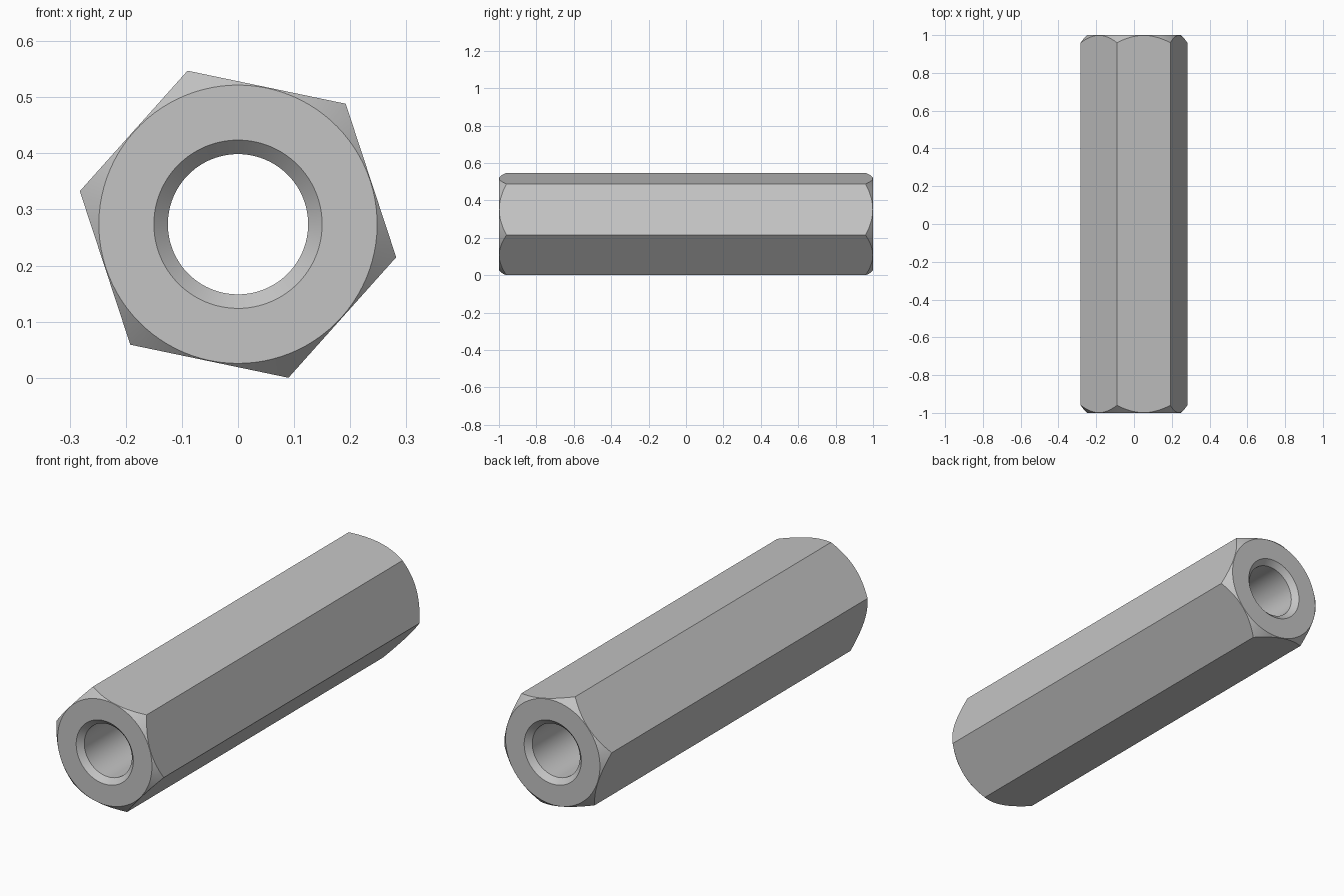
import bpy
import math

cube = bpy.data.objects.get("Cube")
if cube:
    bpy.data.objects.remove(cube, do_unlink=True)

HEX_R = 0.288              # centre to corner
TILT = math.radians(-11.8)  # roll of the hexagon about its long axis
CENTRE_Z = HEX_R * math.sin(math.radians(120) + TILT)
FACE_R, BORE_R, SINK_R = 0.248, 0.125, 0.15
OUTER_R = 0.31
SEGMENTS = 96


def revolve(name, profile, sides, closed):
    """Sweep (radius, y) points around the long axis; cap the ends if not closed."""
    n = len(profile)
    verts, faces = [], []
    for s in range(sides):
        a = TILT + math.tau * s / sides
        verts += [(r * math.cos(a), y, CENTRE_Z + r * math.sin(a)) for r, y in profile]
    for s in range(sides):
        t = (s + 1) % sides
        for i in range(n if closed else n - 1):
            j = (i + 1) % n
            faces.append((s * n + i, s * n + j, t * n + j, t * n + i))
    if not closed:
        faces.append([s * n for s in range(sides)][::-1])
        faces.append([s * n + n - 1 for s in range(sides)])
    mesh = bpy.data.meshes.new(name)
    mesh.from_pydata(verts, [], faces)
    obj = bpy.data.objects.new(name, mesh)
    bpy.context.collection.objects.link(obj)
    bpy.ops.object.select_all(action='DESELECT')
    obj.select_set(True)
    bpy.context.view_layer.objects.active = obj
    bpy.ops.object.mode_set(mode='EDIT')
    bpy.ops.mesh.select_all(action='SELECT')
    bpy.ops.mesh.normals_make_consistent(inside=False)
    bpy.ops.object.mode_set(mode='OBJECT')
    return obj


# Steel colour
steel = bpy.data.materials.new("grey_steel")
steel.use_nodes = True
colour = (0.55, 0.55, 0.55, 1)
steel.diffuse_color = colour
steel.node_tree.nodes["Principled BSDF"].inputs["Base Color"].default_value = colour

# Hexagonal bar, later trimmed to the turned shape
bar = revolve("hex_bar_cutter", [(HEX_R, -1.1), (HEX_R, 1.1)], 6, False)
bar.hide_render = True

# Turned sleeve: countersunk through bore and 45 degree end chamfers
half = [(BORE_R, -1 + SINK_R - BORE_R), (SINK_R, -1), (FACE_R, -1),
        (OUTER_R, -1 + OUTER_R - FACE_R)]
profile = half + [(r, -y) for r, y in reversed(half)]
nut = revolve("hex_coupling_nut", profile, SEGMENTS, True)
nut.data.materials.append(steel)
bar.data.materials.append(steel)

# Cut the flats
cut = nut.modifiers.new("hex_flats", 'BOOLEAN')
cut.operation = 'INTERSECT'
cut.solver = 'EXACT'
cut.object = bar
bpy.ops.object.modifier_apply(modifier=cut.name)
bpy.data.objects.remove(bar, do_unlink=True)

# Smooth bore and chamfers, crisp edges
bpy.ops.object.shade_smooth_by_angle(angle=math.radians(25))
